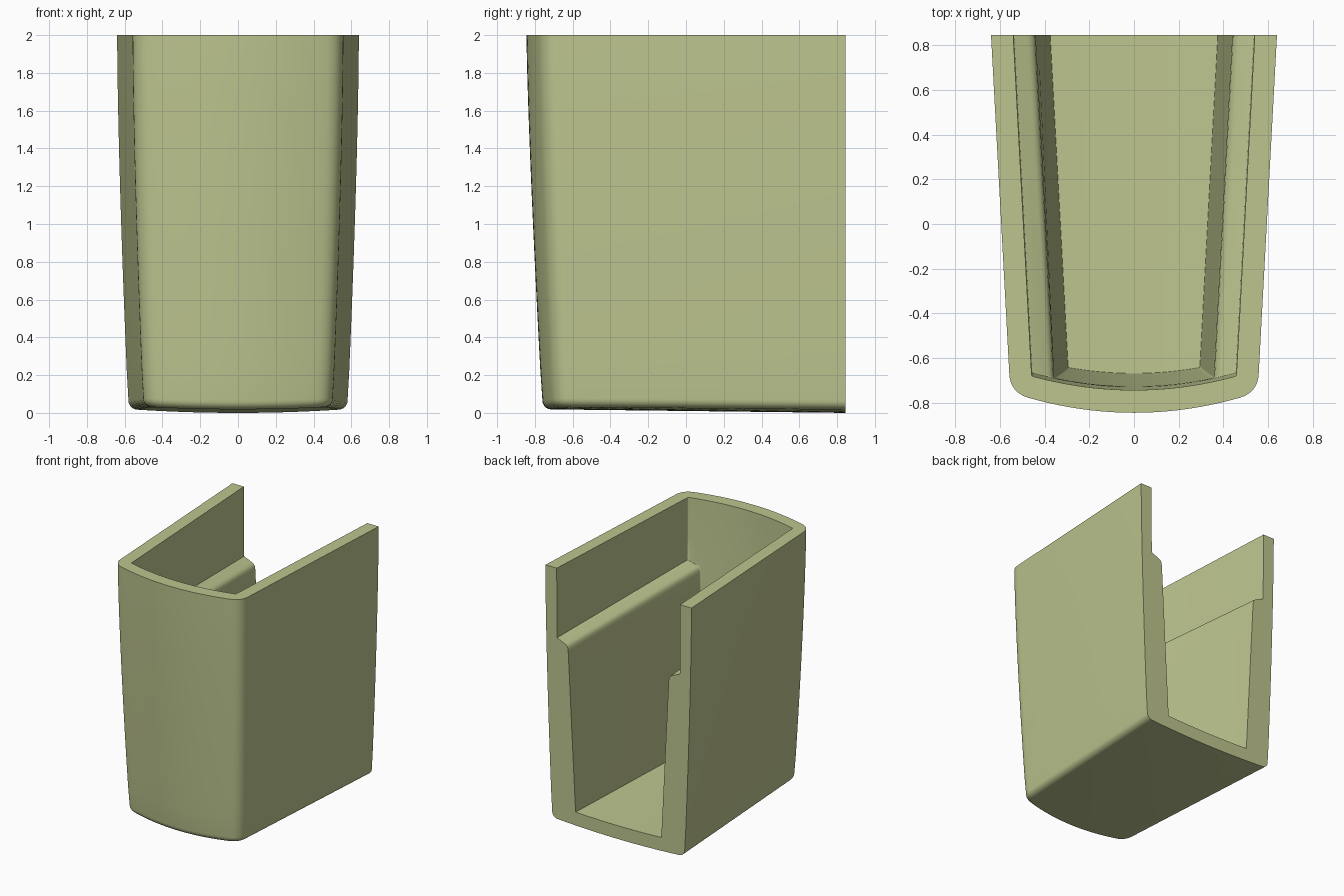
import bpy, bmesh, math

if "Cube" in bpy.data.objects:
    bpy.data.objects.remove(bpy.data.objects["Cube"])

BACK = 0.845      # open rear plane
TAPER = 0.054     # the sides narrow towards the front
BULGE = 0.3       # curvature of the front


def ring(z, width, front, corner, back, tilt=0, bow=0):
    """Closed horizontal section: bulged front with soft corners, flat back."""
    def side(y):
        return width - TAPER * (BACK - y)

    def nose(x):
        return front + BULGE * x * x

    # where side and front would meet, then a curve around that corner
    yc = front
    for _ in range(8):
        yc = nose(side(yc))
    xc = side(yc)
    a = (side(yc + corner), yc + corner)
    b = (xc - corner, nose(xc - corner))
    half = []
    for i in range(9):
        t = i / 8
        half.append(tuple((1 - t) ** 2 * p + 2 * t * (1 - t) * q + t * t * r
                          for p, q, r in zip(a, (xc, yc), b)))
    for i in range(1, 11):
        x = b[0] * (1 - i / 10)
        half.append((x, nose(x)))
    arc = half + [(-x, y) for x, y in reversed(half[:-1])]
    scale = side(back) / arc[0][0]
    rear = [(x * scale, back) for x, _ in reversed(arc)]
    return [(x, y, z + tilt * (BACK - y) + bow * x * x) for x, y in arc + rear]


def loft(name, rings):
    """Solid through the sections, with strip caps at both ends."""
    bm = bmesh.new()
    loops = [[bm.verts.new(p) for p in r] for r in rings]
    n = len(loops[0])
    for low, high in zip(loops, loops[1:]):
        for i in range(n):
            j = (i + 1) % n
            bm.faces.new((low[i], low[j], high[j], high[i]))
    for loop in (loops[0], loops[-1]):
        for i in range(n // 2 - 1):
            bm.faces.new((loop[i], loop[i + 1], loop[n - 2 - i], loop[n - 1 - i]))
    bmesh.ops.recalc_face_normals(bm, faces=bm.faces)
    mesh = bpy.data.meshes.new(name)
    bm.to_mesh(mesh)
    bm.free()
    obj = bpy.data.objects.new(name, mesh)
    bpy.context.collection.objects.link(obj)
    return obj


def drop(z):
    return max(0, (2 - z) / 2)


# Outer body: rounded bottom rim, then gently flaring walls
sections = []
RIM = 0.045
for i in range(7):
    ang = math.pi / 2 * i / 6
    z = RIM * (1 - math.cos(ang))
    inset = RIM * (1 - math.sin(ang))
    sections.append(ring(z, 0.58 - inset, -0.76 + inset, 0.08 - inset / 2,
                         BACK, 0.012, 0.06))
for i in range(1, 13):
    z = RIM + (2 - RIM) * i / 12
    d = drop(z)
    fade = 1 - i / 12
    sections.append(ring(z, 0.64 - 0.06 * d ** 1.5, -0.845 + 0.085 * d ** 1.3,
                         0.08, BACK, 0.012 * fade, 0.06 * fade))
shell = loft("holder_shell", sections)

# Cavity: narrow lower pocket, rounded sloping ledge, wide upper part
profile = [(0.105, 0.375)]
profile += [(0.105 + 1.265 * k / 6, 0.375 + 0.065 * k / 6) for k in range(1, 7)]
profile += [(1.395, 0.444), (1.41, 0.453), (1.42, 0.468), (1.45, 0.537),
            (1.7, 0.539), (2.1, 0.541)]
cuts = []
for z, w in profile:
    floor = z < 0.2
    ledge = 1.3 < z < 1.5
    cuts.append(ring(z, w, -0.745 + 0.082 * drop(z) ** 1.3, 0.008, 0.95,
                     0.012 if floor else 0.04 if ledge else 0,
                     0.06 if floor else 0))
cavity = loft("cavity_cutter", cuts)
cavity.hide_render = True

cut = shell.modifiers.new("hollow", "BOOLEAN")
cut.operation = "DIFFERENCE"
cut.solver = "EXACT"
cut.object = cavity
bpy.ops.object.select_all(action="DESELECT")
bpy.context.view_layer.objects.active = shell
shell.select_set(True)
bpy.ops.object.modifier_apply(modifier=cut.name)
bpy.data.objects.remove(cavity)

# Single matte colour
green = bpy.data.materials.new("pale_olive_green")
green.use_nodes = True
colour = (0.51, 0.56, 0.275, 1)
green.diffuse_color = colour
bsdf = green.node_tree.nodes["Principled BSDF"]
bsdf.inputs["Base Color"].default_value = colour
bsdf.inputs["Roughness"].default_value = 0.7
shell.data.materials.clear()
shell.data.materials.append(green)
for face in shell.data.polygons:
    face.material_index = 0
bpy.ops.object.shade_smooth_by_angle(angle=math.radians(30))
